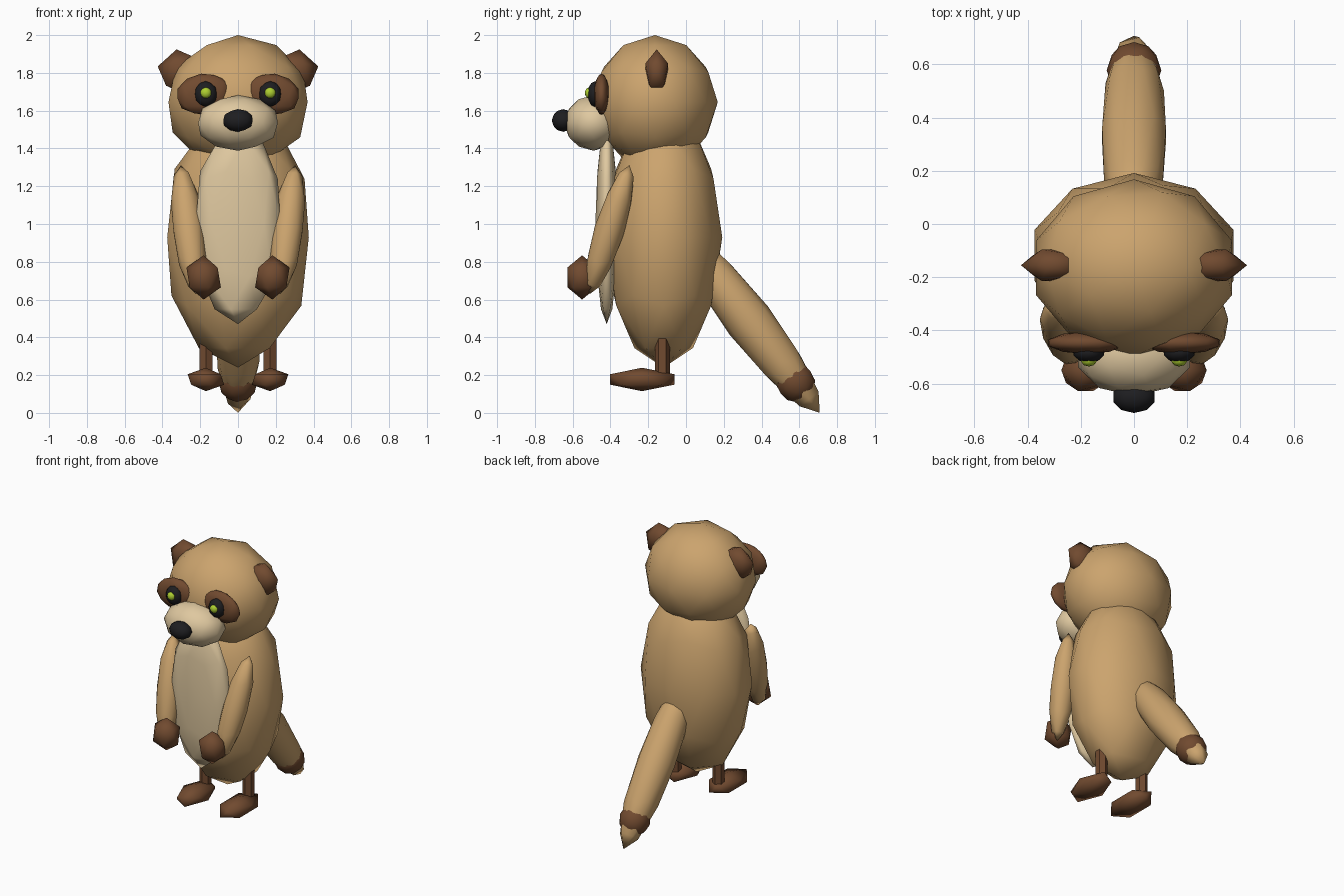
import bpy, bmesh, math
from mathutils import Matrix, Vector

if "Cube" in bpy.data.objects:
    bpy.data.objects.remove(bpy.data.objects["Cube"])


def colour(name, r, g, b):
    m = bpy.data.materials.new(name)
    m.diffuse_color = (r, g, b, 1)
    m.use_nodes = True
    m.node_tree.nodes["Principled BSDF"].inputs["Base Color"].default_value = m.diffuse_color
    return m


TAN = colour("tan_fur", 0.60, 0.37, 0.155)
CREAM = colour("cream_fur", 0.74, 0.58, 0.35)
BROWN = colour("brown_fur", 0.165, 0.069, 0.029)
BLACK = colour("black", 0.013, 0.013, 0.015)
GREEN = colour("green_iris", 0.42, 0.62, 0.03)


def finish(name, bm, mat, smooth):
    bmesh.ops.recalc_face_normals(bm, faces=bm.faces)
    for f in bm.faces:
        f.smooth = smooth
    me = bpy.data.meshes.new(name)
    bm.to_mesh(me)
    bm.free()
    me.materials.append(mat)
    bpy.context.collection.objects.link(bpy.data.objects.new(name, me))


def blob(name, centre, radii, mat, detail=2, rot=None, mirrored=False):
    """Faceted ellipsoid; mirrored also builds its twin across x = 0."""
    for side in ((1, -1) if mirrored else (1,)):
        bm = bmesh.new()
        bmesh.ops.create_icosphere(bm, subdivisions=detail, radius=1)
        m = Matrix.Translation(centre) @ (rot or Matrix()) @ Matrix.Diagonal((*radii, 1))
        bm.transform(Matrix.Diagonal((side, 1, 1, 1)) @ m)
        label = name if not mirrored else ("right_" if side > 0 else "left_") + name
        finish(label, bm, mat, True)


def along(direction):
    """Rotation that lays the local z axis along a direction."""
    return Vector((0, 0, 1)).rotation_difference(Vector(direction)).to_matrix().to_4x4()


def tilt(degrees):
    return Matrix.Rotation(math.radians(degrees), 4, 'Y')


# Torso and head
blob("body", (0, -0.118, 0.93), (0.394, 0.31, 0.69), TAN)
blob("belly", (0, -0.42, 1.0), (0.236, 0.06, 0.53), CREAM)
blob("head", (0, -0.165, 1.645), (0.387, 0.333, 0.355), TAN)

# Face
blob("muzzle", (0, -0.49, 1.535), (0.222, 0.157, 0.147), CREAM)
blob("nose", (0, -0.65, 1.548), (0.082, 0.061, 0.06), BLACK)
blob("eye_patch", (0.18, -0.447, 1.687), (0.15, 0.042, 0.11), BROWN, rot=tilt(8), mirrored=True)
blob("eye", (0.17, -0.482, 1.688), (0.06, 0.04, 0.068), BLACK, mirrored=True)
blob("iris", (0.17, -0.512, 1.694), (0.03, 0.024, 0.03), GREEN, mirrored=True)
blob("ear", (0.30, -0.155, 1.805), (0.13, 0.07, 0.122), BROWN, detail=1, rot=tilt(12), mirrored=True)

# Arms and hands
blob("arm", (0.262, -0.405, 0.97), (0.084, 0.08, 0.36), TAN,
     rot=along((0.08, 0.21, 0.68)), mirrored=True)
blob("hand", (0.182, -0.55, 0.717), (0.102, 0.092, 0.117), BROWN, detail=1, mirrored=True)

# Legs and feet
for side, label in ((1, "right_leg"), (-1, "left_leg")):
    bm = bmesh.new()
    bmesh.ops.create_cone(bm, cap_ends=True, segments=6, radius1=0.04, radius2=0.04, depth=0.26,
                          matrix=Matrix.Translation((0.17 * side, -0.125, 0.30)))
    finish(label, bm, BROWN, False)
blob("foot", (0.17, -0.232, 0.177), (0.108, 0.2, 0.062), BROWN, detail=1, mirrored=True)

# Tail with a dark band near the tip
tail_dir = (0, 0.61, -0.793)
blob("tail", (0, 0.333, 0.488), (0.126, 0.126, 0.615), TAN, rot=along(tail_dir))
blob("tail_band", (0, 0.578, 0.165), (0.103, 0.103, 0.115), BROWN,
     rot=along(tail_dir) @ Matrix.Rotation(math.radians(18), 4, 'Z'))
